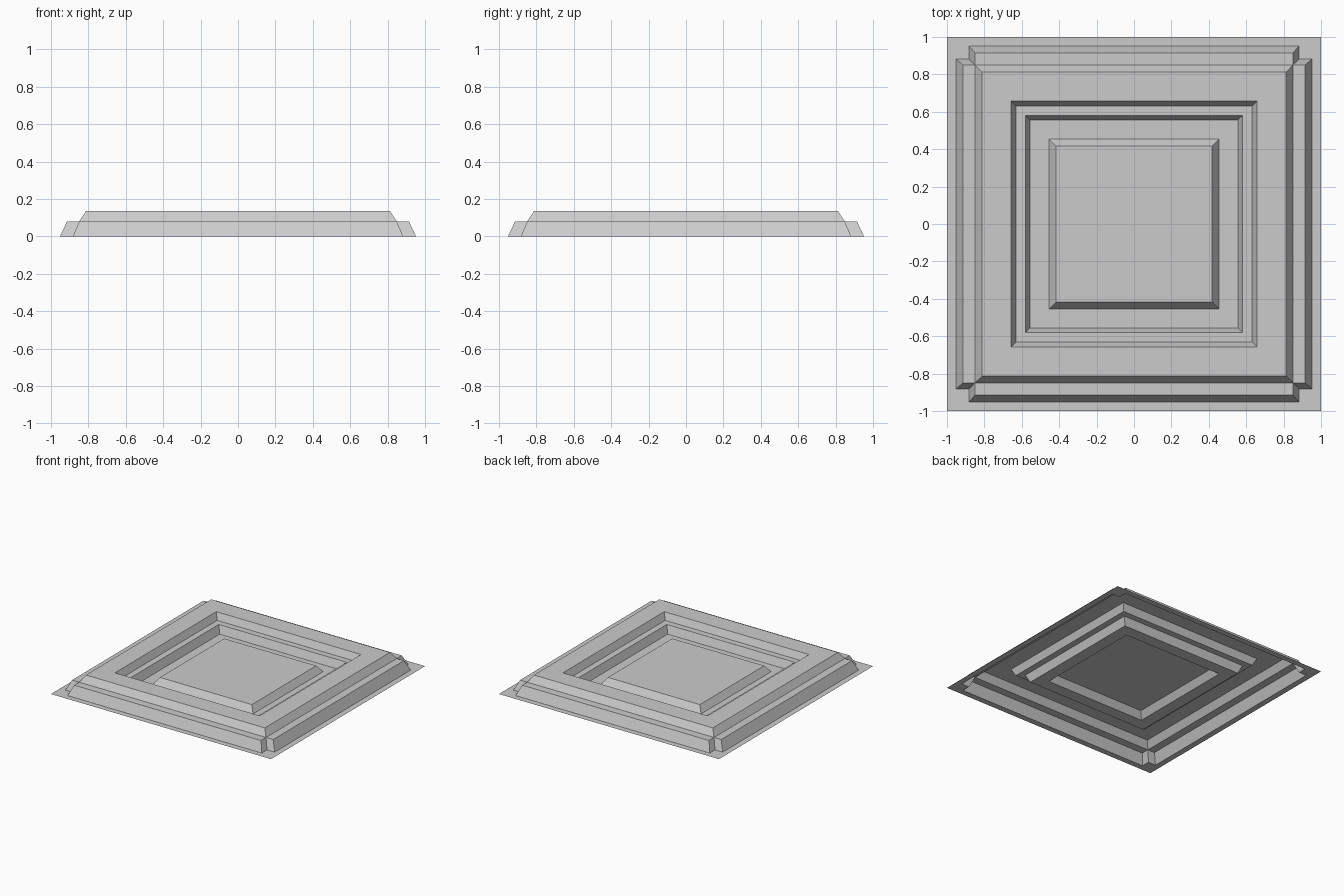
import bpy
import bmesh

cube = bpy.data.objects.get("Cube")
if cube:
    bpy.data.objects.remove(cube, do_unlink=True)

# One plain grey for the whole panel
grey = bpy.data.materials.new("plain grey")
colour = (0.6, 0.6, 0.6, 1.0)
grey.diffuse_color = colour
grey.use_nodes = True
grey.node_tree.nodes["Principled BSDF"].inputs["Base Color"].default_value = colour


def ring(bm, arm, side, corner, z):
    """Four-fold loop: each corner is a side end, a corner point and the next side end."""
    verts = []
    points = [(arm, side), (corner, corner), (side, arm)]
    for _ in range(4):
        verts += [bm.verts.new((x, y, z)) for x, y in points]
        points = [(-y, x) for x, y in points]
    return verts


def square(bm, half, z):
    return ring(bm, half, half, half, z)


bm = bmesh.new()

# Ground skirt and the lower step with notched corners
rings = [
    ring(bm, 1.0, 0.883, 1.0, 0.0),
    ring(bm, 0.952, 0.883, 0.883, 0.0),
    ring(bm, 0.914, 0.849, 0.849, 0.08),
]
# Upper rim, sunken ledge, floor and raised centre
profile = [(0.849, 0.08), (0.813, 0.135), (0.658, 0.135), (0.632, 0.08),
           (0.581, 0.08), (0.555, 0.017), (0.455, 0.017), (0.418, 0.07)]
rings += [square(bm, half, z) for half, z in profile]

for outer, inner in zip(rings, rings[1:]):
    n = len(outer)
    for i in range(n):
        j = (i + 1) % n
        bm.faces.new((outer[i], outer[j], inner[j], inner[i]))

# Flat top of the centre
bm.faces.new(rings[-1])

# Collapse the coincident corner points of the square loops
bmesh.ops.remove_doubles(bm, verts=bm.verts[:], dist=0.0005)
bm.normal_update()

mesh = bpy.data.meshes.new("stepped_panel")
bm.to_mesh(mesh)
bm.free()
mesh.materials.append(grey)
panel = bpy.data.objects.new("stepped_panel", mesh)
bpy.context.scene.collection.objects.link(panel)
